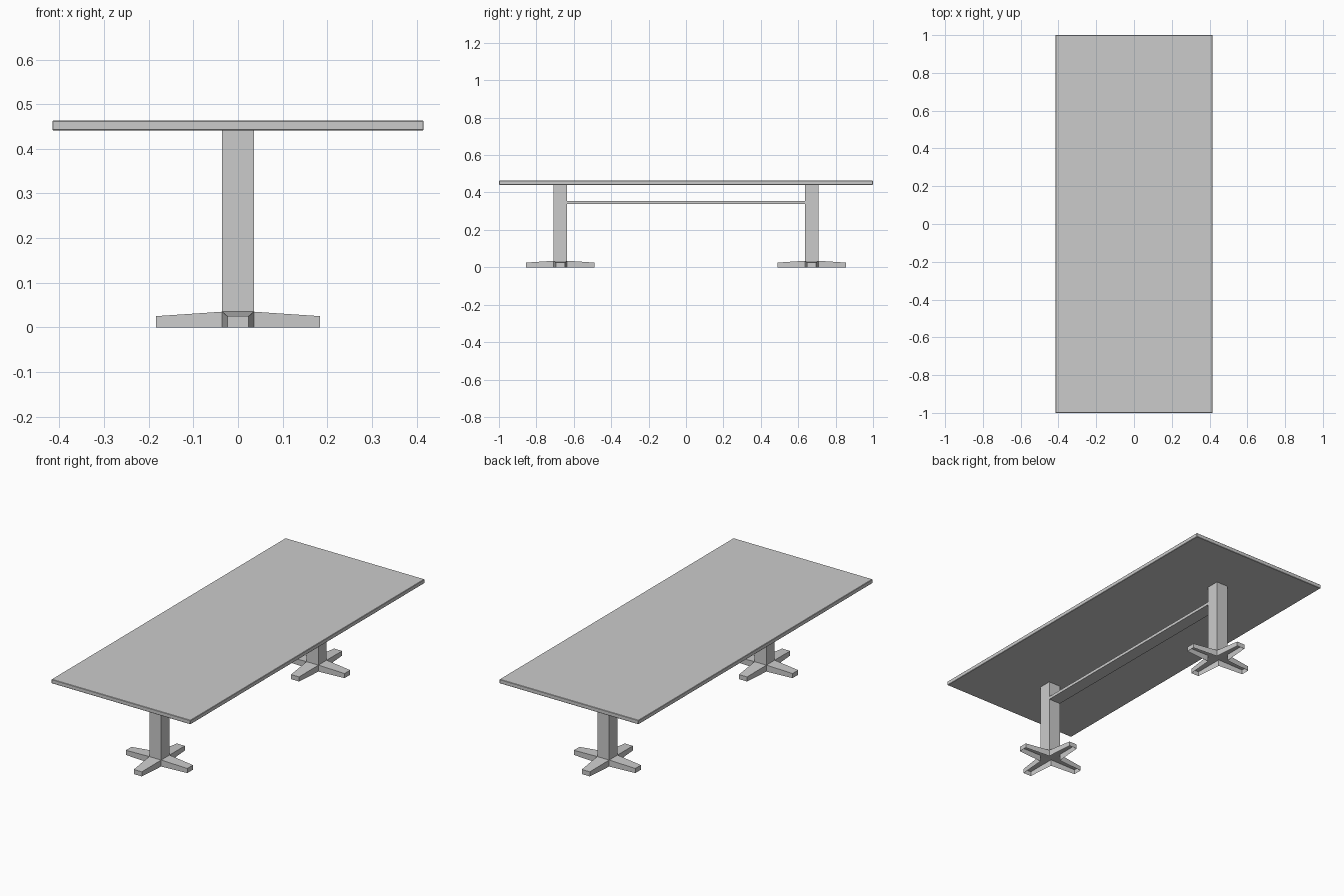
import bpy, bmesh, math

if "Cube" in bpy.data.objects:
    bpy.data.objects.remove(bpy.data.objects["Cube"])

COL_Y, COL_HALF = 0.672, 0.0355
TOP_Z0, TOP_Z1 = 0.441, 0.463
FOOT_Z = 0.035


def box(name, center, size, bevel=0):
    bpy.ops.mesh.primitive_cube_add(size=1, location=center)
    ob = bpy.context.object
    ob.name = name
    ob.scale = size
    bpy.ops.object.transform_apply(location=False, rotation=False, scale=True)
    if bevel:
        mod = ob.modifiers.new("edge", 'BEVEL')
        mod.width, mod.segments = bevel, 1
    return ob


def cross_foot(name, y):
    """Four tapered, sloping arms, hollow and open underneath."""
    bm = bmesh.new()
    a, w, r = COL_HALF, 0.024, 0.184
    for i in range(4):
        c, s = round(math.cos(i * math.pi / 2)), round(math.sin(i * math.pi / 2))

        def v(px, py, pz):
            return bm.verts.new((px * c - py * s, px * s + py * c, pz))

        top = [v(a, -a, FOOT_Z), v(r, -w, 0.025), v(r, w, 0.025), v(a, a, FOOT_Z)]
        low = [v(a, -a, 0), v(r, -w, 0), v(r, w, 0), v(a, a, 0)]
        bm.faces.new(top)
        for j in range(3):
            bm.faces.new((low[j], low[j + 1], top[j + 1], top[j]))
    bmesh.ops.remove_doubles(bm, verts=bm.verts, dist=1e-5)
    me = bpy.data.meshes.new(name)
    bm.to_mesh(me)
    bm.free()
    ob = bpy.data.objects.new(name, me)
    ob.location = (0, y, 0)
    bpy.context.collection.objects.link(ob)


# Table top
box("table_top", (0, 0, (TOP_Z0 + TOP_Z1) / 2), (0.832, 2, TOP_Z1 - TOP_Z0), 0.002)

# Pedestals
for side, y in (("front", -COL_Y), ("back", COL_Y)):
    box(side + "_column", (0, y, (FOOT_Z + TOP_Z0) / 2),
        (2 * COL_HALF, 2 * COL_HALF, TOP_Z0 - FOOT_Z))
    cross_foot(side + "_foot", y)

# Stretcher between the columns
box("stretcher", (0, 0, 0.346), (2 * COL_HALF, 2 * (COL_Y - COL_HALF), 0.016))
